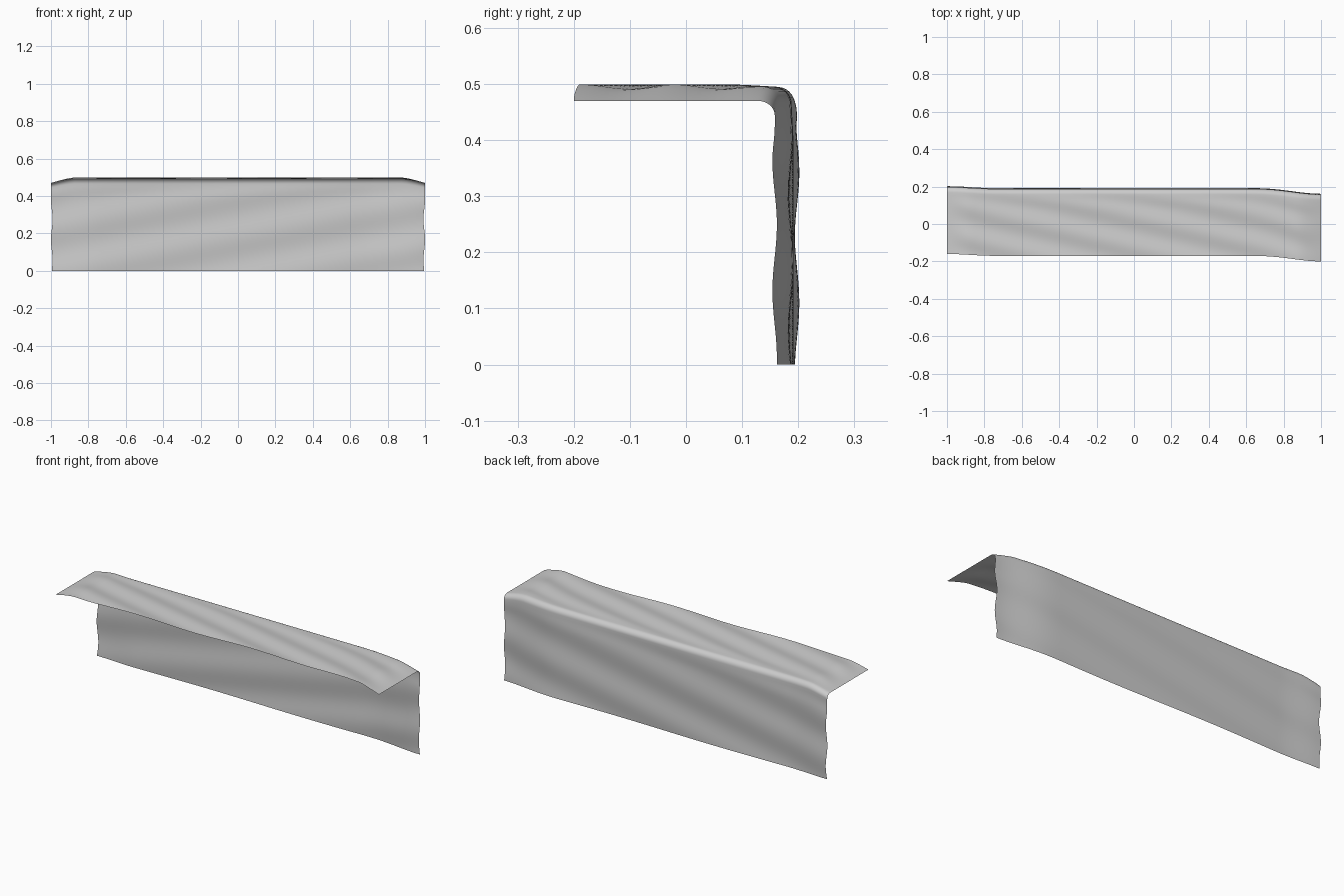
import bpy, bmesh, math

if "Cube" in bpy.data.objects:
    bpy.data.objects.remove(bpy.data.objects["Cube"])

NX, NT, NA, NB = 80, 24, 8, 30   # divisions: length, top, fold, back
TOP, BACK, FRONT, R = 0.495, 0.188, -0.17, 0.03


def ease(t):
    t = max(0.0, min(1.0, t))
    return t * t * (3 - 2 * t)


# Cross-section: top flap, rounded fold, hanging back
profile = [(FRONT + (BACK - R - FRONT) * i / NT, TOP) for i in range(NT)]
for i in range(NA + 1):
    a = math.pi / 2 * (1 - i / NA)
    profile.append((BACK - R + R * math.cos(a), TOP - R + R * math.sin(a)))
profile += [(BACK, (TOP - R) * (1 - i / NB)) for i in range(1, NB + 1)]


def drape(x, y, z):
    """Bend the ends of the cloth and add soft diagonal ripples."""
    sway = -0.03 * ease((x - 0.6) / 0.4) ** 1.5 + 0.01 * ease((-0.75 - x) / 0.25)
    end = max(0.0, (abs(x) - 0.88) / 0.12)
    upper = max(0.0, min(1.0, z / TOP))
    hang = 1 - ease((z - 0.38) / 0.1)
    flap = 1 - ease((y - 0.08) / 0.1)
    dz = -0.025 * end ** 1.3 * upper ** 3
    dz += 0.004 * flap * (1 - min(end, 1)) * math.sin(9 * x + 38 * y)
    dy = sway + 0.004 * hang * math.sin(26 * z - 5 * x)
    dx = -0.006 * x * hang * (1 + math.sin(28 * z)) * 0.7
    return x + dx, y + dy, z + dz


# Draped cloth sheet
bm = bmesh.new()
rows = []
for i in range(NX + 1):
    x = -1 + 2 * i / NX
    rows.append([bm.verts.new(drape(x, y, z)) for y, z in profile])
for a, b in zip(rows, rows[1:]):
    for j in range(len(profile) - 1):
        bm.faces.new((a[j], b[j], b[j + 1], a[j + 1])).smooth = True
mesh = bpy.data.meshes.new("draped_cloth")
bm.to_mesh(mesh)
bm.free()
cloth = bpy.data.objects.new("draped_cloth", mesh)
bpy.context.collection.objects.link(cloth)
